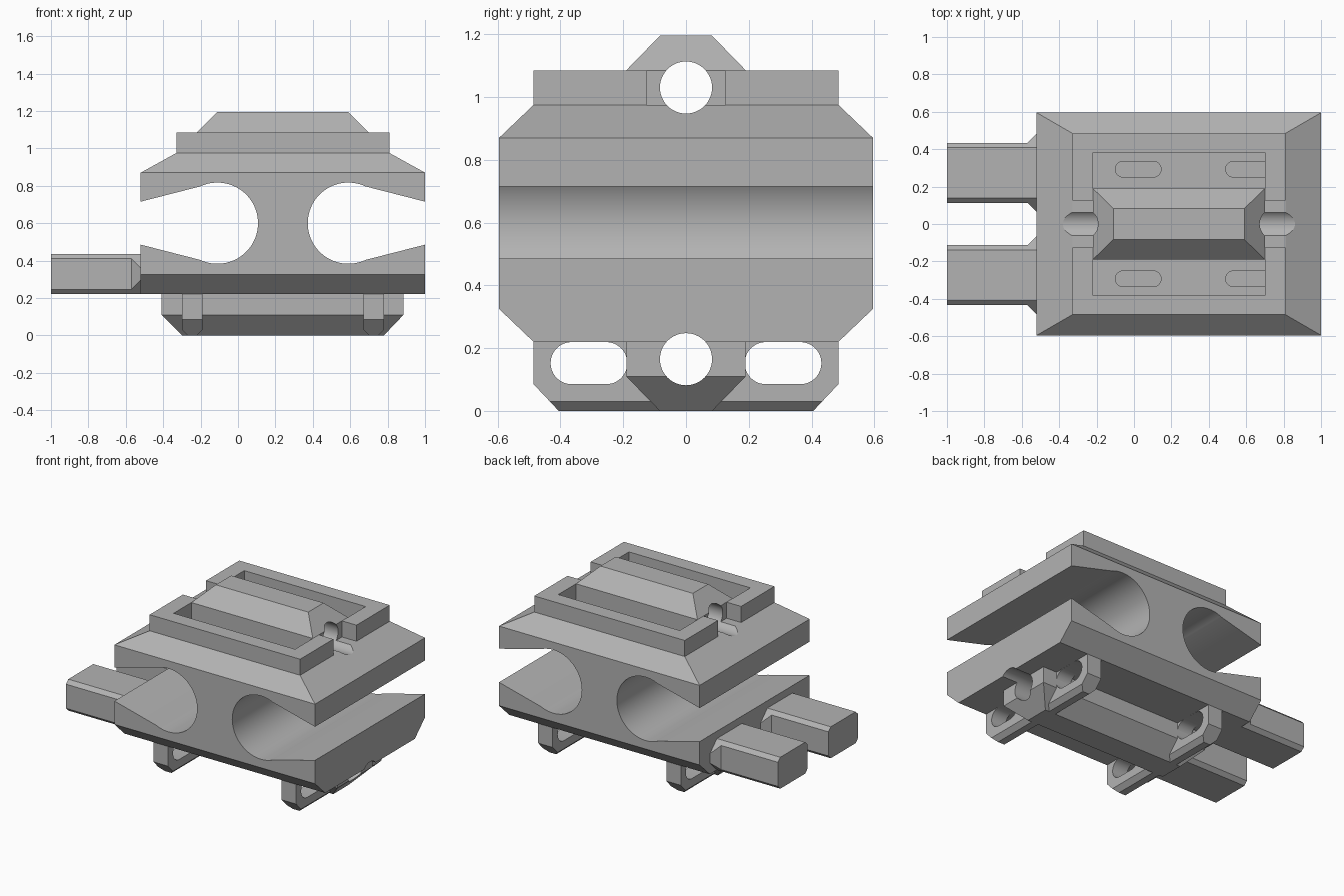
import bpy, bmesh, math

if "Cube" in bpy.data.objects:
    bpy.data.objects.remove(bpy.data.objects["Cube"])

grey = bpy.data.materials.new("grey")
grey.diffuse_color = (0.45, 0.45, 0.45, 1)
grey.use_nodes = True
grey.node_tree.nodes["Principled BSDF"].inputs["Base Color"].default_value = grey.diffuse_color


def loft(name, rings):
    """Closed solid through rings of equal point count."""
    bm = bmesh.new()
    loops = [[bm.verts.new(p) for p in r] for r in rings]
    n = len(loops[0])
    for a, b in zip(loops, loops[1:]):
        for i in range(n):
            j = (i + 1) % n
            bm.faces.new((a[i], a[j], b[j], b[i]))
    bm.faces.new(loops[0])
    bm.faces.new(loops[-1])
    bmesh.ops.recalc_face_normals(bm, faces=bm.faces)
    me = bpy.data.meshes.new(name)
    bm.to_mesh(me)
    bm.free()
    me.materials.append(grey)
    ob = bpy.data.objects.new(name, me)
    bpy.context.collection.objects.link(ob)
    return ob


def rect(z, x0, x1, hy, y0=None):
    y0 = -hy if y0 is None else y0
    return [(x0, y0, z), (x1, y0, z), (x1, hy, z), (x0, hy, z)]


def box(name, x0, x1, y0, y1, z0, z1):
    return loft(name, [rect(z0, x0, x1, y1, y0), rect(z1, x0, x1, y1, y0)])


def prism(name, outline, axis, lo, hi):
    """Extrude a 2D outline along axis x, y or z."""
    place = {"x": lambda a, b, t: (t, a, b),
             "y": lambda a, b, t: (a, t, b),
             "z": lambda a, b, t: (a, b, t)}[axis]
    return loft(name, [[place(a, b, t) for a, b in outline] for t in (lo, hi)])


def stadium(a0, a1, b, r, n=24):
    """Outline with two round ends; a circle when a0 == a1."""
    pts = []
    for c, start in ((a1, -math.pi / 2), (a0, math.pi / 2)):
        for i in range(n + (a0 != a1)):
            t = start + math.pi * i / n
            pts.append((c + r * math.cos(t), b + r * math.sin(t)))
    return pts


def combine(target, other, op):
    m = target.modifiers.new("b", "BOOLEAN")
    m.operation, m.object, m.solver = op, other, "EXACT"
    bpy.context.view_layer.objects.active = target
    bpy.ops.object.modifier_apply(modifier=m.name)
    bpy.data.objects.remove(other, do_unlink=True)


# main block: chamfered underside, tapered top
block = loft("clamp_block", [rect(0.22, -0.52, 1, 0.485), rect(0.325, -0.52, 1, 0.595),
                             rect(0.87, -0.52, 1, 0.595), rect(0.975, -0.33, 0.81, 0.485)])

# two cross bores, each flaring open to its side
for cx, s in ((-0.11, -1), (0.59, 1)):
    combine(block, prism("bore", stadium(cx, cx, 0.6, 0.217, 40), "y", -0.8, 0.8), "DIFFERENCE")
    mouth = [(cx, 0.77), (cx + s * 0.09, 0.797), (cx + s * 0.41, 0.715), (cx + s * 0.6, 0.667),
             (cx + s * 0.6, 0.533), (cx + s * 0.41, 0.485), (cx + s * 0.09, 0.403), (cx, 0.43)]
    combine(block, prism("mouth", mouth, "y", -0.8, 0.8), "DIFFERENCE")

# shallow slots in the top floor
for x in (-0.1, 0.49):
    for y in (-0.293, 0.293):
        combine(block, prism("slot", stadium(x + 0.042, x + 0.203, y, 0.042), "z", 0.92, 1.05), "DIFFERENCE")

# raised rim, open in the middle of both ends
rim = box("rim", -0.33, 0.81, -0.485, 0.485, 0.975, 1.085)
combine(rim, box("pocket", -0.22, 0.70, -0.382, 0.382, 0.9, 1.2), "DIFFERENCE")
combine(rim, box("gap", -0.5, 1.0, -0.125, 0.125, 0.9, 1.2), "DIFFERENCE")
combine(block, rim, "UNION")

# upper and lower bevelled ridges
combine(block, loft("top_ridge", [rect(0.95, -0.22, 0.70, 0.19), rect(1.085, -0.22, 0.70, 0.19),
                                  rect(1.195, -0.11, 0.59, 0.083)]), "UNION")
combine(block, loft("lower_ridge", [rect(0, -0.30, 0.78, 0.083), rect(0.11, -0.41, 0.885, 0.19),
                                    rect(0.25, -0.41, 0.885, 0.19)]), "UNION")

# slotted feet under the block
for x0, x1 in ((-0.30, -0.19), (0.67, 0.78)):
    for s in (-1, 1):
        def ring(z, y, inset=0):
            return rect(z, x0 + inset, x1 - inset, max(s * y, s * 0.05), min(s * y, s * 0.05))
        foot = loft("foot", [ring(0, 0.405, 0.03), ring(0.03, 0.433), ring(0.085, 0.485), ring(0.22, 0.485)])
        hole = stadium(s * 0.309 - 0.055, s * 0.309 + 0.055, 0.1525, 0.067)
        combine(foot, prism("foot_slot", hole, "x", x0 - 0.1, x1 + 0.1), "DIFFERENCE")
        combine(block, foot, "UNION")

# long bores through both ridges
for z in (1.03, 0.165):
    combine(block, prism("long_bore", stadium(0, 0, z, 0.083), "x", -1.2, 1.2), "DIFFERENCE")

# two side prongs with flared roots
for name, cy in (("back_prong", 0.273), ("front_prong", -0.273)):
    def section(x, hy, hz):
        half = [(0.135, 0.1075), (hy, hz), (hy, -hz), (0.135, -0.1075)]
        pts = half + [(-y, z) for y, z in reversed(half)]
        return [(x, cy + y, 0.3275 + z) for y, z in pts]
    loft(name, [section(-1, 0.16, 0.0825), section(-0.57, 0.16, 0.0825), section(-0.52, 0.21, 0.0325)])

# smooth bores, crisp edges
for ob in list(bpy.context.scene.objects):
    bpy.ops.object.select_all(action="DESELECT")
    ob.select_set(True)
    bpy.context.view_layer.objects.active = ob
    bpy.ops.object.shade_smooth_by_angle(angle=math.radians(12))
